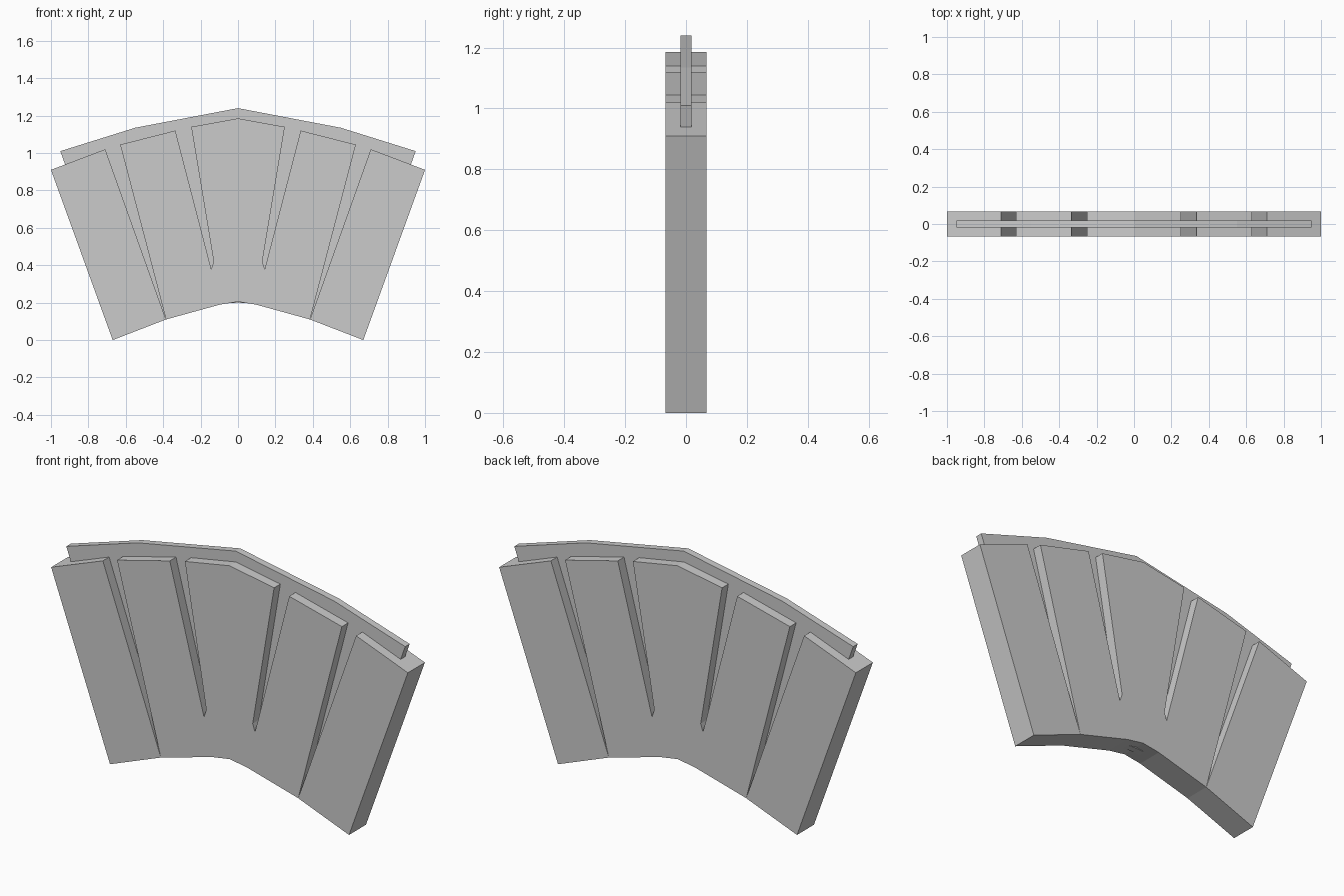
import bpy, bmesh

if "Cube" in bpy.data.objects:
    bpy.data.objects.remove(bpy.data.objects["Cube"])


def slab(name, profile, half_depth):
    """Extrude an (x, z) outline symmetrically about y = 0."""
    bm = bmesh.new()
    face = bm.faces.new([bm.verts.new((x, -half_depth, z)) for x, z in profile])
    ext = bmesh.ops.extrude_face_region(bm, geom=[face])
    verts = [g for g in ext["geom"] if isinstance(g, bmesh.types.BMVert)]
    bmesh.ops.translate(bm, verts=verts, vec=(0, 2 * half_depth, 0))
    bmesh.ops.recalc_face_normals(bm, faces=bm.faces[:])
    mesh = bpy.data.meshes.new(name)
    bm.to_mesh(mesh)
    bm.free()
    obj = bpy.data.objects.new(name, mesh)
    bpy.context.collection.objects.link(obj)
    return obj


def mirrored(half):
    """Complete a half outline running from the centre top to the centre bottom."""
    return half + [(-x, z) for x, z in reversed(half) if x != 0]


BLOCK = 0.068   # half depth of the thick wedges
PLATE = 0.018   # half depth of the thin core

# Thin core plate seen in the grooves and above the wedges
slab("core_plate", mirrored([(0, 1.24), (0.55, 1.135), (0.95, 1.01), (0.925, 0.94),
                             (0.62, 0.10), (0.385, 0.115), (0.09, 0.195), (0, 0.20)]), PLATE)

# Central wedge
slab("centre_wedge", mirrored([(0, 1.185), (0.25, 1.14), (0.13, 0.42), (0.143, 0.38),
                               (0.095, 0.19), (0, 0.205)]), BLOCK)

# Side wedges, one pair on each side
middle = [(0.335, 1.12), (0.63, 1.045), (0.385, 0.11), (0.095, 0.19), (0.143, 0.38)]
outer = [(0.71, 1.02), (1.0, 0.91), (0.67, 0.0), (0.385, 0.11)]
for side, s in (("right", 1), ("left", -1)):
    for part, pts in (("middle", middle), ("outer", outer)):
        slab(f"{part}_wedge_{side}", [(s * x, z) for x, z in pts], BLOCK)
